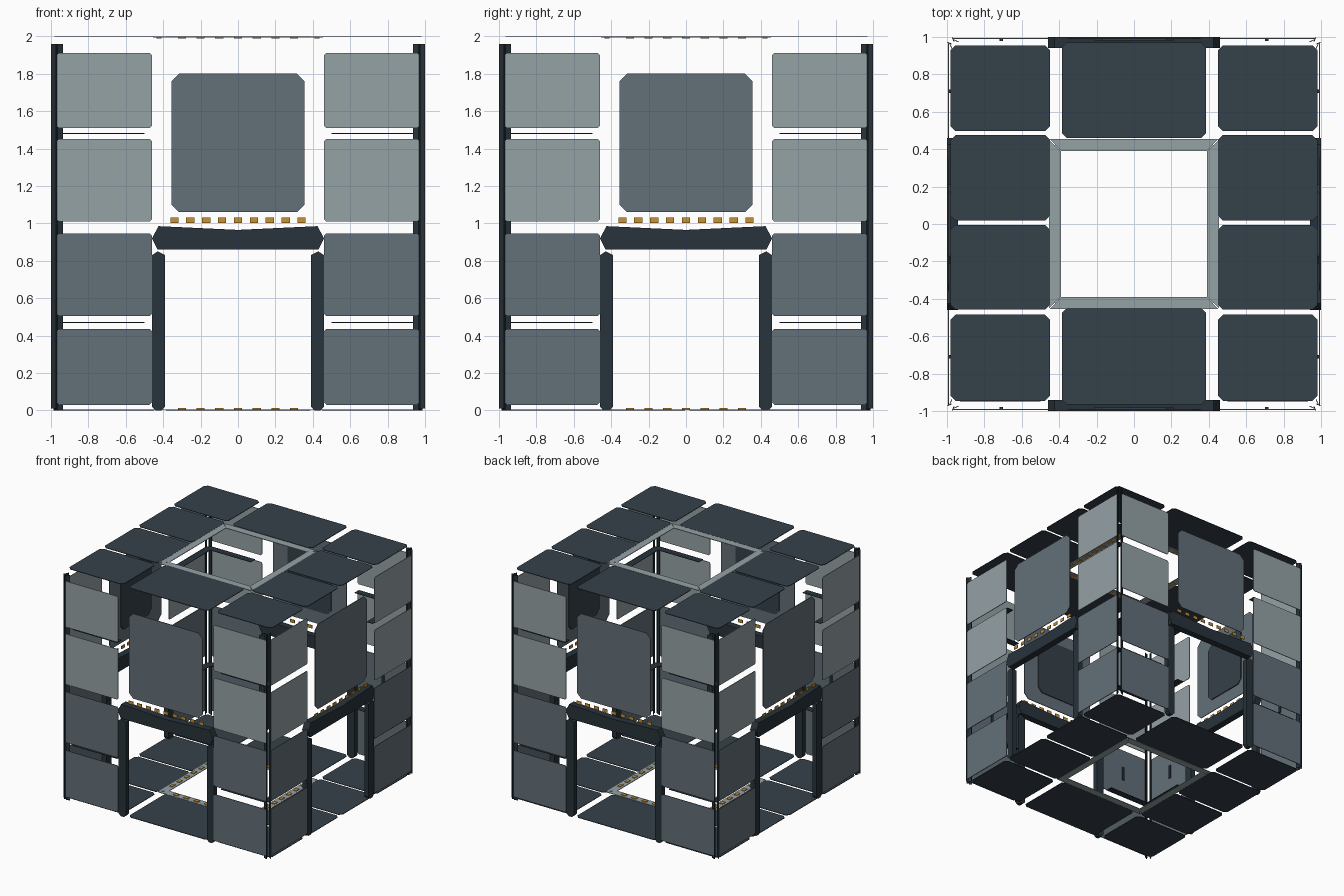
import bpy, bmesh, math
from mathutils import Matrix, Vector

if "Cube" in bpy.data.objects:
    bpy.data.objects.remove(bpy.data.objects["Cube"])


def material(name, rgb):
    m = bpy.data.materials.new(name)
    m.diffuse_color = (*rgb, 1.0)
    m.use_nodes = True
    m.node_tree.nodes["Principled BSDF"].inputs["Base Color"].default_value = m.diffuse_color
    return m


LIGHT = material("light_grey", (0.30, 0.36, 0.38))
SLATE = material("slate", (0.125, 0.16, 0.19))
DARK = material("dark_blue_grey", (0.036, 0.052, 0.068))
TRIM = material("trim_dark", (0.021, 0.033, 0.043))
AMBER = material("amber", (0.60, 0.29, 0.035))

UPRIGHT = Matrix(((1, 0, 0), (0, 0, 1), (0, 1, 0)))   # (x, z, depth) to world
FLAT = Matrix.Identity(3)                             # (x, y, height) to world


def rect(x0, x1, v0, v1, c=0.0):
    """Rectangle outline with cut corners."""
    if c == 0:
        return [(x0, v0), (x1, v0), (x1, v1), (x0, v1)]
    return [(x0 + c, v0), (x1 - c, v0), (x1, v0 + c), (x1, v1 - c),
            (x1 - c, v1), (x0 + c, v1), (x0, v1 - c), (x0, v0 + c)]


def plates(name, outlines, d0, d1, mat, frame=UPRIGHT, turn=0):
    """Extrude outlines from d0 to d1 and join them in one object."""
    bm = bmesh.new()
    rot = Matrix.Rotation(turn * math.pi / 2, 3, 'Z') @ frame
    for pts in outlines:
        lo = [bm.verts.new(rot @ Vector((a, b, d0))) for a, b in pts]
        hi = [bm.verts.new(rot @ Vector((a, b, d1))) for a, b in pts]
        bm.faces.new(lo[::-1])
        bm.faces.new(hi)
        n = len(pts)
        for i in range(n):
            j = (i + 1) % n
            bm.faces.new((lo[i], lo[j], hi[j], hi[i]))
    bmesh.ops.recalc_face_normals(bm, faces=bm.faces)
    me = bpy.data.meshes.new(name)
    bm.to_mesh(me)
    bm.free()
    me.materials.append(mat)
    ob = bpy.data.objects.new(name, me)
    bpy.context.collection.objects.link(ob)
    return ob


def both(outlines):
    """Add the copy mirrored across x = 0."""
    return outlines + [[(-a, b) for a, b in o] for o in outlines]


SIDES = ("front", "right", "back", "left")
for k, side in enumerate(SIDES):
    # wall panels beside the doorway
    plates(side + "_upper_panels",
           both([rect(0.46, 0.97, 1.51, 1.91, 0.012), rect(0.46, 0.97, 1.01, 1.45, 0.012)]),
           -0.994, -0.988, LIGHT, turn=k)
    plates(side + "_lower_panels",
           both([rect(0.46, 0.97, 0.505, 0.945, 0.012), rect(0.46, 0.97, 0.03, 0.435, 0.012)]),
           -0.994, -0.988, SLATE, turn=k)
    # large panel over the doorway with an inner plate
    plates(side + "_large_panel", [rect(-0.355, 0.355, 1.06, 1.80, 0.04)],
           -0.994, -0.988, SLATE, turn=k)
    plates(side + "_inner_plate", [rect(-0.21, 0.21, 1.17, 1.69, 0.04)],
           -0.988, -0.980, DARK, turn=k)
    # small handles on the room side
    plates(side + "_handles", both([rect(0.70, 0.72, 0.66, 0.78)]),
           -0.988, -0.979, TRIM, turn=k)
    # row of lamps above the lintel
    plates(side + "_lamps",
           [rect(i * 0.085 - 0.022, i * 0.085 + 0.022, 1.003, 1.03) for i in range(-4, 5)],
           -0.994, -0.988, AMBER, turn=k)
    # lintel and jambs
    plates(side + "_lintel",
           [[(-0.43, 0.86), (0.43, 0.86), (0.46, 0.92), (0.425, 0.985),
             (0, 0.965), (-0.425, 0.985), (-0.46, 0.92)]],
           -1.0, -0.94, TRIM, turn=k)
    plates(side + "_jambs",
           both([[(0.39, 0.02), (0.41, 0.0), (0.44, 0.0), (0.46, 0.02),
                  (0.46, 0.83), (0.43, 0.85), (0.39, 0.83)]]),
           -0.987, -0.945, TRIM, turn=k)
    # thin ledges behind the panel gaps
    for label, z in (("upper", 1.478), ("lower", 0.468)):
        plates(side + "_" + label + "_ledges",
               both([rect(0.50, 0.93, -0.95, -0.89)]), z, z + 0.004, TRIM, FLAT, k)
    # pair of slanted corner post strips
    strip = [(0.935, -0.975), (0.938, -0.972), (0.968, -0.984), (0.965, -0.987)]
    plates(side + "_corner_posts",
           [strip, [(-b, -a) for a, b in strip]], 0.0, 1.96, TRIM, FLAT, k)

# floor and ceiling panels around the central opening
CELLS = both([rect(0.45, 0.98, a, b, 0.025) for a, b in
              ((0.497, 0.955), (0.018, 0.475), (-0.458, -0.005), (-0.945, -0.485))])
CELLS += [rect(-0.385, 0.385, 0.46, 0.97, 0.025), rect(-0.385, 0.385, -0.965, -0.45, 0.025)]
for label, z0, z1, inside in (("floor", 0.0, 0.005, 0.005), ("ceiling", 1.995, 2.0, 1.995)):
    plates(label + "_panels", CELLS, z0, z1, DARK, FLAT)
    s = 1 if label == "floor" else -1
    for k, side in enumerate(SIDES):
        # opening frame, mitred at the corners, and its lamps
        plates(f"{label}_{side}_frame",
               [[(-0.45, -0.455), (0.45, -0.455), (0.39, -0.39), (-0.39, -0.39)]],
               inside + s * 0.001, inside - s * 0.004, LIGHT, FLAT, k)
        plates(f"{label}_{side}_lamps",
               [rect(i * 0.1 - 0.022, i * 0.1 + 0.022, -0.437, -0.41) for i in range(-3, 4)],
               inside + s * 0.001, inside + s * 0.007, AMBER, FLAT, k)

# outer trim strips that close the corners of the cube
for k, side in enumerate(SIDES):
    plates(side + "_corner_edge",
           [[(0.975, -0.965), (1.0, -0.975), (1.0, -0.971), (0.977, -0.961)],
            [(0.965, -0.975), (0.975, -1.0), (0.971, -1.0), (0.961, -0.977)]],
           0.01, 1.96, TRIM, FLAT, k)
